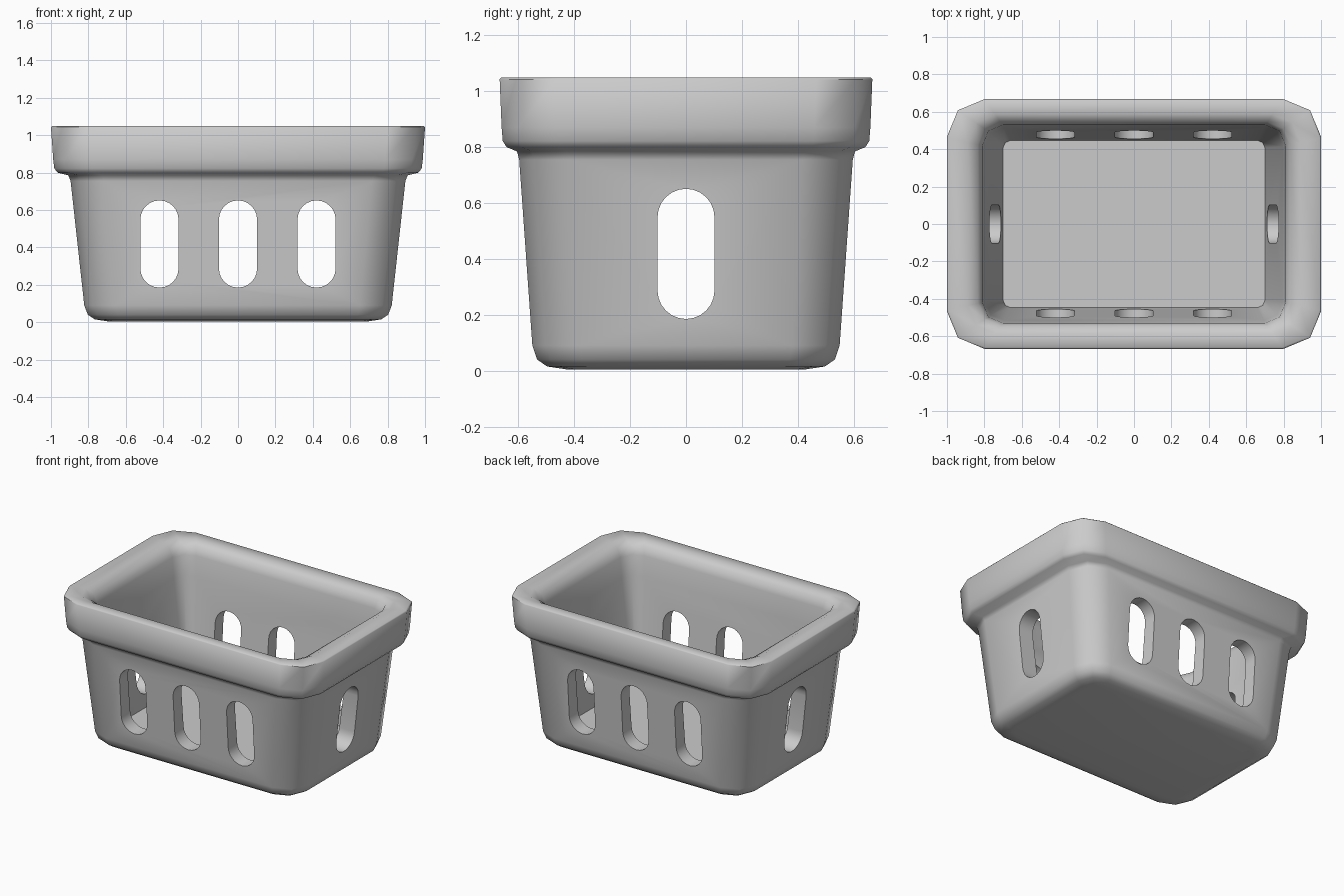
import bpy, bmesh, math
from mathutils import Matrix

if "Cube" in bpy.data.objects:
    bpy.data.objects.remove(bpy.data.objects["Cube"])


def finish(name, bm):
    bmesh.ops.recalc_face_normals(bm, faces=bm.faces[:])
    mesh = bpy.data.meshes.new(name)
    bm.to_mesh(mesh)
    bm.free()
    obj = bpy.data.objects.new(name, mesh)
    bpy.context.collection.objects.link(obj)
    return obj


def rounded_loop(bm, hx, hy, z, r, segs=2):
    loop = []
    for k, (sx, sy) in enumerate(((1, 1), (-1, 1), (-1, -1), (1, -1))):
        for i in range(segs + 1):
            a = math.pi / 2 * (k + i / segs)
            loop.append(bm.verts.new((sx * (hx - r) + r * math.cos(a),
                                      sy * (hy - r) + r * math.sin(a), z)))
    return loop


# Basket shell: (half x, half y, z, corner radius) from outer base, over the rim, to inner floor
profile = [
    (0.70, 0.43, 0.005, 0.10), (0.765, 0.497, 0.015, 0.14),
    (0.803, 0.533, 0.04, 0.16), (0.822, 0.55, 0.09, 0.17),
    (0.895, 0.597, 0.755, 0.18), (0.907, 0.605, 0.785, 0.18),
    (0.965, 0.642, 0.80, 0.19), (0.982, 0.656, 0.822, 0.20),
    (0.988, 0.66, 0.87, 0.20), (1.0, 0.667, 1.043, 0.20), (0.993, 0.66, 1.05, 0.20),
    (0.89, 0.585, 1.045, 0.15), (0.835, 0.545, 1.02, 0.12),
    (0.81, 0.53, 0.96, 0.11), (0.795, 0.515, 0.82, 0.10), (0.70, 0.447, 0.10, 0.04),
]
bm = bmesh.new()
loops = [rounded_loop(bm, *p) for p in profile]
for a, b in zip(loops, loops[1:]):
    for i in range(len(a)):
        j = (i + 1) % len(a)
        bm.faces.new((a[i], a[j], b[j], b[i]))
bm.faces.new(loops[0])
bm.faces.new(loops[-1])
basket = finish("basket", bm)


# Slot cutters: upright capsules running through opposite walls
def slot_cutter(name, x, turn):
    bm = bmesh.new()
    r, low, high = 0.102, 0.287, 0.549
    pts = []
    for zc, start in ((high, 0), (low, math.pi)):
        for i in range(13):
            a = start + math.pi * i / 12
            pts.append((x + r * math.cos(a), zc + r * math.sin(a)))
    front = [bm.verts.new((px, -1.3, pz)) for px, pz in pts]
    back = [bm.verts.new((px, 1.3, pz)) for px, pz in pts]
    bm.faces.new(front)
    bm.faces.new(back)
    for i in range(len(pts)):
        j = (i + 1) % len(pts)
        bm.faces.new((front[i], front[j], back[j], back[i]))
    bmesh.ops.transform(bm, matrix=Matrix.Rotation(turn, 4, 'Z'), verts=bm.verts[:])
    obj = finish(name, bm)
    obj.hide_render = True
    return obj


cutters = [slot_cutter(f"slot_cutter_{i}", x, 0) for i, x in enumerate((-0.42, 0, 0.42))]
cutters.append(slot_cutter("side_slot_cutter", 0, math.pi / 2))
for c in cutters:
    mod = basket.modifiers.new(c.name, 'BOOLEAN')
    mod.operation = 'DIFFERENCE'
    mod.solver = 'EXACT'
    mod.object = c

# Bake the slots and drop the cutters
bpy.context.view_layer.update()
baked = bpy.data.meshes.new_from_object(
    basket.evaluated_get(bpy.context.evaluated_depsgraph_get()))
basket.modifiers.clear()
basket.data = baked
for c in cutters:
    bpy.data.objects.remove(c)

# Smooth moulded surfaces with crisp slot edges
bpy.ops.object.select_all(action='DESELECT')
basket.select_set(True)
bpy.context.view_layer.objects.active = basket
bpy.ops.object.shade_smooth_by_angle(angle=math.radians(55))
